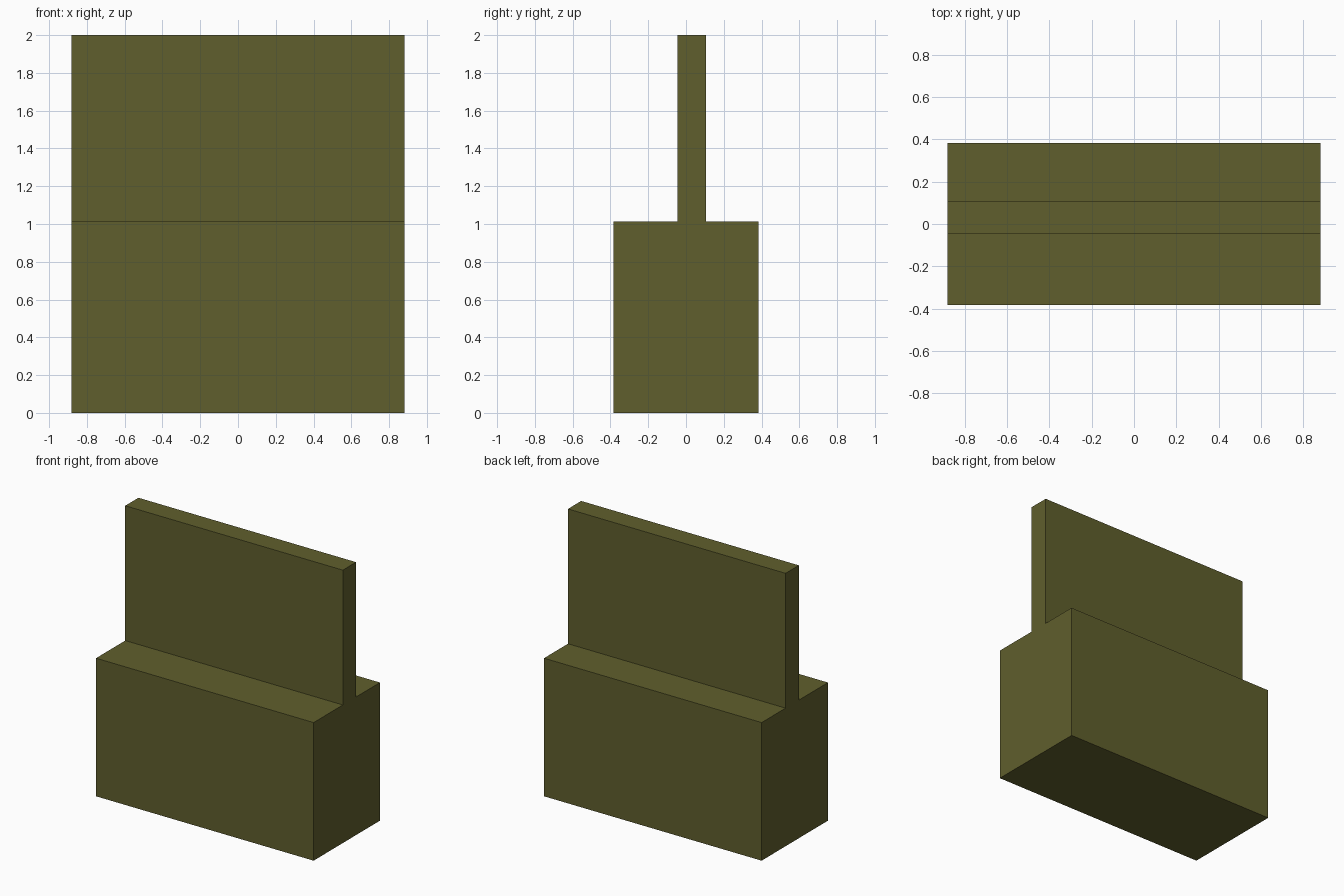
import bpy

if "Cube" in bpy.data.objects:
    bpy.data.objects.remove(bpy.data.objects["Cube"])

# Single olive colour
olive = bpy.data.materials.new("olive")
olive.diffuse_color = (0.117, 0.114, 0.026, 1.0)
olive.use_nodes = True
olive.node_tree.nodes["Principled BSDF"].inputs["Base Color"].default_value = olive.diffuse_color


def box(name, x, y, z):
    """Box spanning the (min, max) ranges on each axis."""
    bpy.ops.mesh.primitive_cube_add(size=1)
    obj = bpy.context.object
    obj.name = name
    spans = (x, y, z)
    for v in obj.data.vertices:
        v.co = [(a + b) / 2 + c * (b - a) for c, (a, b) in zip(v.co, spans)]
    obj.data.materials.append(olive)
    return obj


half_width = 0.882
seam = 1.012

# Solid seat block
box("seat_block", (-half_width, half_width), (-0.384, 0.384), (0, seam))

# Thin upright panel standing slightly behind the middle
box("back_panel", (-half_width, half_width), (-0.046, 0.107), (seam, 2.0))
